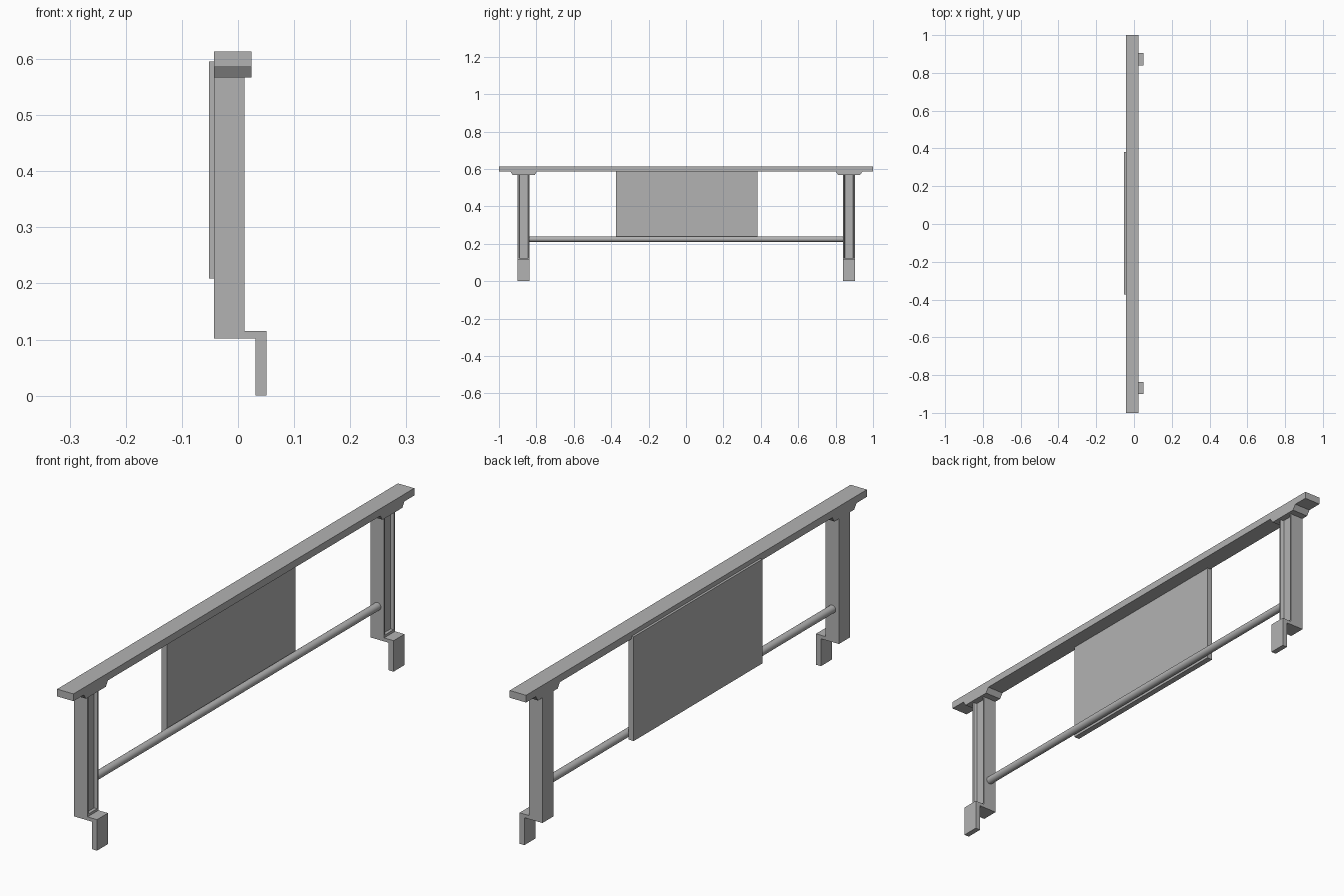
import bpy, bmesh
from mathutils import Vector

if "Cube" in bpy.data.objects:
    bpy.data.objects.remove(bpy.data.objects["Cube"])

# Mid grey shared by every part
grey = bpy.data.materials.new("mid_grey")
grey.diffuse_color = (0.45, 0.45, 0.45, 1)
grey.use_nodes = True
grey.node_tree.nodes["Principled BSDF"].inputs["Base Color"].default_value = grey.diffuse_color


def prism(name, pts, place, a, b):
    """Extrude a 2D outline between a and b; place maps (u, v, depth) to xyz."""
    bm = bmesh.new()
    face = bm.faces.new([bm.verts.new(place(u, v, a)) for u, v in pts])
    shift = Vector(place(0, 0, b)) - Vector(place(0, 0, a))
    ext = bmesh.ops.extrude_face_region(bm, geom=[face], use_keep_orig=True)
    moved = [g for g in ext["geom"] if isinstance(g, bmesh.types.BMVert)]
    bmesh.ops.translate(bm, verts=moved, vec=shift)
    bmesh.ops.recalc_face_normals(bm, faces=bm.faces)
    mesh = bpy.data.meshes.new(name)
    bm.to_mesh(mesh)
    bm.free()
    mesh.materials.append(grey)
    obj = bpy.data.objects.new(name, mesh)
    bpy.context.collection.objects.link(obj)
    return obj


def box(name, x0, x1, y0, y1, z0, z1):
    return prism(name, [(x0, y0), (x1, y0), (x1, y1), (x0, y1)], along_z, z0, z1)


def along_x(u, v, d):
    return (d, u, v)


def along_y(u, v, d):
    return (u, d, v)


def along_z(u, v, d):
    return (u, v, d)


BACK, POST_FRONT, RAIL_FRONT = -0.043, 0.012, 0.024

# Top rail and hanging panel
box("top_rail", BACK, RAIL_FRONT, -1, 1, 0.586, 0.613)
box("panel", -0.052, -0.030, -0.374, 0.381, 0.209, 0.596)

# Round lower rail between the posts
bpy.ops.mesh.primitive_cylinder_add(vertices=24, radius=0.0145, depth=1.69,
                                    location=(-0.0155, 0.003, 0.225),
                                    rotation=(1.570796, 0, 0))
rod = bpy.context.object
rod.name = "lower_rail"
rod.data.materials.append(grey)
bpy.ops.object.shade_smooth_by_angle()

for side, c in (("left", -0.868), ("right", 0.872)):
    y0, y1 = c - 0.032, c + 0.032
    groove = POST_FRONT - 0.012

    # Grooved post with a closed bottom end
    prism(side + "_post",
          [(BACK, y0), (POST_FRONT, y0), (POST_FRONT, y0 + 0.006), (groove, y0 + 0.010),
           (groove, y1 - 0.010), (POST_FRONT, y1 - 0.006), (POST_FRONT, y1), (BACK, y1)],
          along_z, 0.124, 0.568)
    box(side + "_post_end", BACK, POST_FRONT, y0, y1, 0.102, 0.124)

    # Offset foot
    prism(side + "_foot",
          [(POST_FRONT, 0.102), (0.031, 0.102), (0.031, 0), (0.051, 0),
           (0.051, 0.115), (POST_FRONT, 0.115)],
          along_y, y0, y1)

    # Tapered bracket under the rail
    prism(side + "_bracket",
          [(c - 0.058, 0.567), (c + 0.058, 0.567), (c + 0.071, 0.586), (c - 0.071, 0.586)],
          along_x, BACK, RAIL_FRONT)
